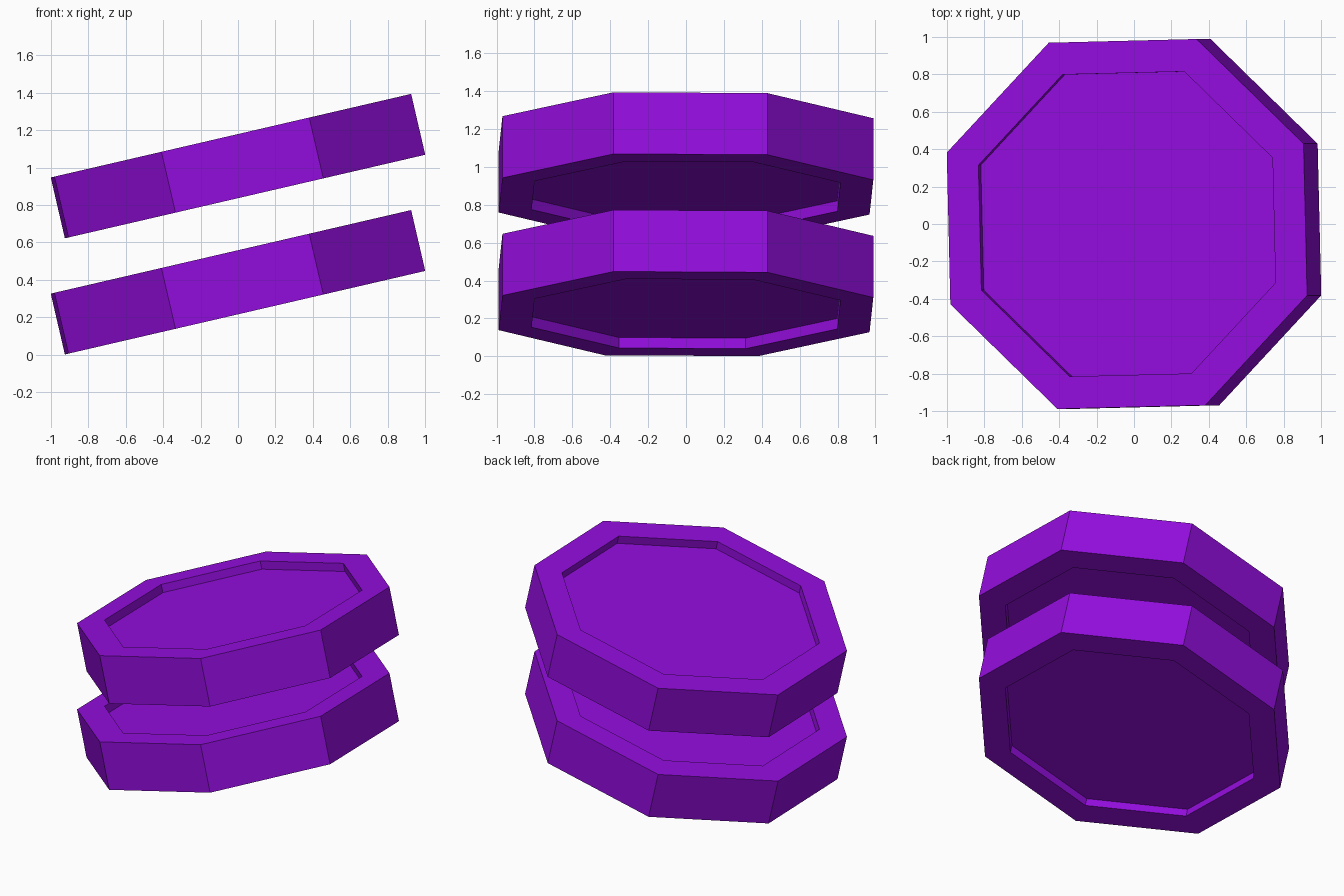
import bpy
import bmesh
from math import radians
from mathutils import Matrix

cube = bpy.data.objects.get("Cube")
if cube:
    bpy.data.objects.remove(cube, do_unlink=True)

RADIUS, THICKNESS = 1.06, 0.334
RIM_WIDTH, RECESS = 0.172, 0.057
TILT, TURN = radians(13.05), radians(22.5 + 1.4)

# Single violet colour
violet = bpy.data.materials.new("violet")
violet.use_nodes = True
colour = (0.29, 0.004, 0.72, 1.0)
violet.diffuse_color = colour
violet.node_tree.nodes["Principled BSDF"].inputs["Base Color"].default_value = colour


def octagon_disc(name, height):
    """Tilted octagonal disc with a shallow recess in both flat faces."""
    bm = bmesh.new()
    bmesh.ops.create_cone(bm, cap_ends=True, segments=8, radius1=RADIUS,
                          radius2=RADIUS, depth=THICKNESS,
                          matrix=Matrix.Rotation(TURN, 4, "Z"))
    bm.normal_update()
    caps = [f for f in bm.faces if abs(f.normal.z) > 0.9]

    # Rim, then recessed floor with straight walls
    for cap in caps:
        inward = cap.normal * -RECESS
        bmesh.ops.inset_region(bm, faces=[cap], thickness=RIM_WIDTH,
                               use_even_offset=True)
        floor = bmesh.ops.extrude_discrete_faces(bm, faces=[cap])["faces"][0]
        bmesh.ops.translate(bm, verts=floor.verts[:], vec=inward)

    bmesh.ops.recalc_face_normals(bm, faces=bm.faces[:])
    mesh = bpy.data.meshes.new(name)
    bm.to_mesh(mesh)
    bm.free()
    mesh.materials.append(violet)
    disc = bpy.data.objects.new(name, mesh)
    disc.location.z = height
    disc.rotation_euler.y = -TILT
    bpy.context.collection.objects.link(disc)


# Two parallel discs, one above the other
octagon_disc("lower_disc", 0.387)
octagon_disc("upper_disc", 1.008)
